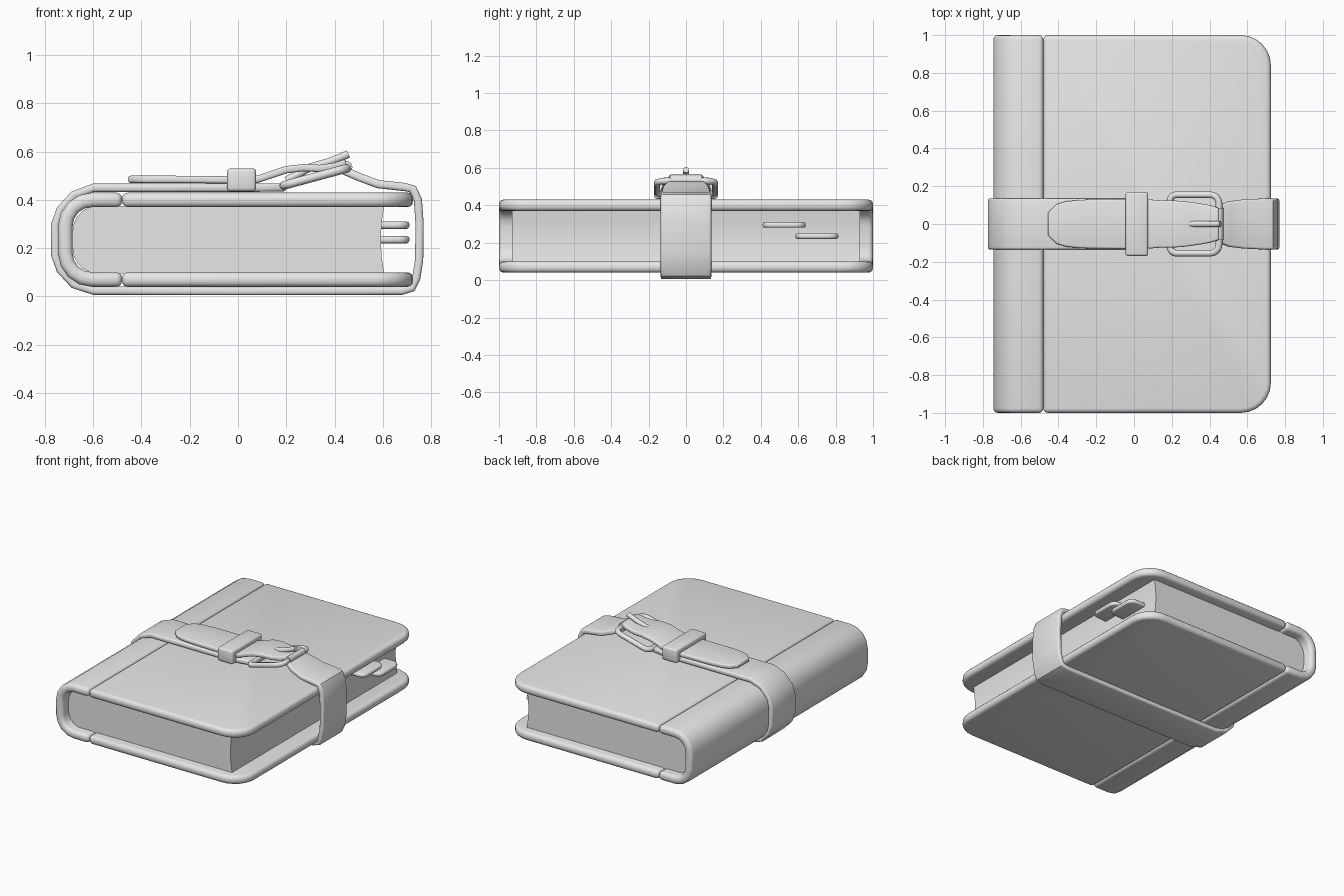
import bpy, bmesh, math
from mathutils import Vector

cube = bpy.data.objects.get("Cube")
if cube:
    bpy.data.objects.remove(cube, do_unlink=True)

grey = bpy.data.materials.new("plain grey")
grey.use_nodes = True
grey.diffuse_color = (0.8, 0.8, 0.8, 1)
grey.node_tree.nodes["Principled BSDF"].inputs["Base Color"].default_value = (0.8, 0.8, 0.8, 1)


def finish(name, bm, bevel=0.0, segments=3):
    """Round the hard edges, then turn the bmesh into a smooth-shaded object."""
    bmesh.ops.recalc_face_normals(bm, faces=bm.faces)
    if bevel:
        hard = [e for e in bm.edges if e.calc_face_angle(0) > math.radians(55)]
        bmesh.ops.bevel(bm, geom=hard, offset=bevel, segments=segments,
                        profile=0.5, affect='EDGES', clamp_overlap=True)
    mesh = bpy.data.meshes.new(name)
    bm.to_mesh(mesh)
    bm.free()
    mesh.materials.append(grey)
    obj = bpy.data.objects.new(name, mesh)
    bpy.context.collection.objects.link(obj)
    smooth(obj)
    return obj


def smooth(obj):
    bpy.ops.object.select_all(action='DESELECT')
    obj.select_set(True)
    bpy.context.view_layer.objects.active = obj
    bpy.ops.object.shade_smooth_by_angle(angle=math.radians(40))


def prism(name, outline, depth, bevel=0.0):
    """Extrude a closed 3D outline along the depth vector."""
    bm = bmesh.new()
    face = bm.faces.new([bm.verts.new(p) for p in outline])
    geom = bmesh.ops.extrude_face_region(bm, geom=[face])["geom"]
    bmesh.ops.translate(bm, vec=depth, verts=[v for v in geom if isinstance(v, bmesh.types.BMVert)])
    return finish(name, bm, bevel)


def ribbon(name, path, half_width, thick, bevel, closed=False):
    """Strip of leather following an (x, z) path; half_width may be a list."""
    pts = [Vector((x, 0, z)) for x, z in path]
    n = len(pts)
    widths = half_width if isinstance(half_width, list) else [half_width] * n
    bm = bmesh.new()
    rings = []
    for i, p in enumerate(pts):
        a = pts[(i - 1) % n] if closed or i else p
        b = pts[(i + 1) % n] if closed or i < n - 1 else p
        t = (b - a).normalized()
        normal = Vector((-t.z, 0, t.x)) * thick / 2
        side = Vector((0, widths[i], 0))
        rings.append([bm.verts.new(p + s * side + k * normal)
                      for s, k in ((-1, -1), (1, -1), (1, 1), (-1, 1))])
    for i in range(n if closed else n - 1):
        r, q = rings[i], rings[(i + 1) % n]
        for j in range(4):
            k = (j + 1) % 4
            bm.faces.new((r[j], r[k], q[k], q[j]))
    if not closed:
        bm.faces.new(rings[0])
        bm.faces.new(rings[-1])
    return finish(name, bm, bevel)


def arc(cx, cy, r, start, end, steps):
    angles = [math.radians(start + (end - start) * i / steps) for i in range(steps + 1)]
    return [(cx + r * math.cos(a), cy + r * math.sin(a)) for a in angles]


def rod(name, points, radius, cyclic=False):
    """Round bar through the given points."""
    curve = bpy.data.curves.new(name, 'CURVE')
    curve.dimensions = '3D'
    curve.bevel_depth = radius
    curve.bevel_resolution = 3
    curve.use_fill_caps = True
    spline = curve.splines.new('POLY')
    spline.points.add(len(points) - 1)
    for sp, p in zip(spline.points, points):
        sp.co = (*p, 1)
    spline.use_cyclic_u = cyclic
    curve.materials.append(grey)
    obj = bpy.data.objects.new(name, curve)
    bpy.context.collection.objects.link(obj)
    bpy.ops.object.select_all(action='DESELECT')
    obj.select_set(True)
    bpy.context.view_layer.objects.active = obj
    bpy.ops.object.convert(target='MESH')
    smooth(bpy.context.object)


def spine_arc(r, cx=-0.585):
    """Rounded back of the book: two quarter arcs from top to bottom."""
    return (arc(cx, 0.29, r, 90, 180, 4) + arc(cx, 0.18, r, 180, 270, 4))


# Cover boards, rounded at the fore-edge corners
plan = ([(-0.48, -1)] + arc(0.565, -0.84, 0.16, -90, 0, 6)
        + arc(0.565, 0.84, 0.16, 0, 90, 6) + [(-0.48, 1)])
for name, z in (("back_board", 0.04), ("front_board", 0.37)):
    prism(name, [(x, y, z) for x, y in plan], (0, 0, 0.06), 0.024)

# Spine wrapping from board to board
ribbon("spine", [(-0.48, 0.40)] + spine_arc(0.11, -0.605)
       + [(-0.48, 0.07)], 1.0, 0.06, 0.024)

# Page block with a hollow fore-edge
side = (arc(-0.58, 0.27, 0.105, 90, 180, 5) + arc(-0.58, 0.20, 0.105, 180, 270, 5)
        + [(0.605, 0.095), (0.595, 0.16), (0.591, 0.235), (0.595, 0.31), (0.605, 0.375)])
prism("page_block", [(x, -0.93, z) for x, z in side], (0, 1.86, 0))

# Page markers peeking out of the fore-edge
for name, y, z in (("upper_marker", 0.525, 0.28), ("lower_marker", 0.70, 0.22)):
    tab = ([(0.55, y - 0.115)] + arc(0.66, y - 0.065, 0.05, -90, 0, 4)
           + arc(0.66, y + 0.065, 0.05, 0, 90, 4) + [(0.55, y + 0.115)])
    prism(name, [(a, b, z) for a, b in tab], (0, 0, 0.03), 0.012)

# Strap: under the buckle, round the spine, below, up the fore-edge, through the buckle
ribbon("strap", [(0.20, 0.452), (0.05, 0.45), (-0.45, 0.45), (-0.60, 0.45),
                 (-0.68, 0.42), (-0.735, 0.36), (-0.757, 0.30), (-0.757, 0.17),
                 (-0.735, 0.11), (-0.68, 0.05), (-0.60, 0.024), (0.0, 0.022),
                 (0.68, 0.024), (0.72, 0.035), (0.738, 0.075), (0.75, 0.15),
                 (0.752, 0.30), (0.745, 0.40), (0.725, 0.445), (0.69, 0.453),
                 (0.58, 0.465), (0.50, 0.495), (0.43, 0.525)],
       [0.11] + [0.135] * 19 + [0.13, 0.12, 0.09], 0.034, 0.012)

# Loose tongue of the strap, tapering to its tip
ribbon("strap_tongue", [(-0.455, 0.485), (-0.41, 0.485), (-0.36, 0.485), (-0.28, 0.485),
                        (-0.05, 0.483), (0.08, 0.485), (0.14, 0.505), (0.20, 0.525),
                        (0.27, 0.533), (0.34, 0.53), (0.40, 0.538), (0.45, 0.555)],
       [0.06, 0.105, 0.12, 0.128, 0.132, 0.13, 0.125, 0.125, 0.12, 0.11, 0.10, 0.085],
       0.03, 0.01)

# Keeper loop around both layers
loop = prism("strap_keeper", [(-0.045, -0.17, 0.435), (0.075, -0.17, 0.435),
                              (0.075, 0.17, 0.435), (-0.045, 0.17, 0.435)],
             (0, 0, 0.095), 0.014)

# Tilted buckle frame with a roller and a prong
def tilt(x):
    return 0.46 + (x - 0.19) * 0.27


frame = (arc(0.225, -0.12, 0.035, 180, 270, 4) + arc(0.405, -0.11, 0.045, -90, 0, 4)
         + arc(0.405, 0.11, 0.045, 0, 90, 4) + arc(0.225, 0.12, 0.035, 90, 180, 4))
rod("buckle_frame", [(x, y * 1.0, tilt(x)) for x, y in frame], 0.018, True)
rod("buckle_roller", [(0.447, -0.085, 0.535), (0.447, 0.085, 0.535)], 0.027)
rod("buckle_prong", [(0.20, 0, 0.48), (0.30, 0, 0.535), (0.38, 0, 0.558),
                     (0.43, 0, 0.578), (0.457, 0, 0.59)], 0.017)
